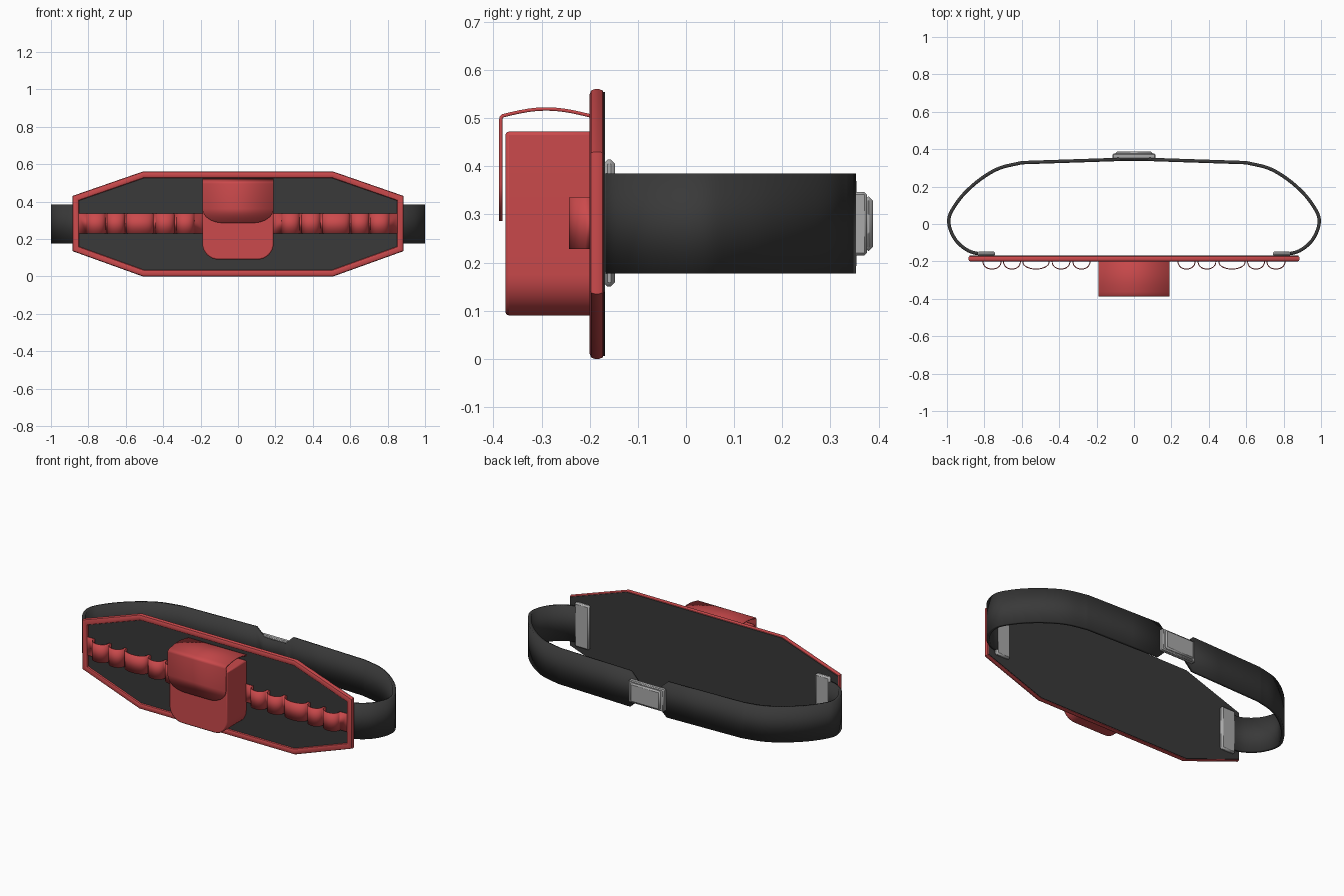
import bpy, bmesh, math
from mathutils import Vector
from mathutils.geometry import intersect_line_line_2d, interpolate_bezier

if "Cube" in bpy.data.objects:
    bpy.data.objects.remove(bpy.data.objects["Cube"])


def material(name, rgb):
    m = bpy.data.materials.new(name)
    m.diffuse_color = (*rgb, 1)
    m.use_nodes = True
    m.node_tree.nodes["Principled BSDF"].inputs["Base Color"].default_value = m.diffuse_color
    return m


RED = material("red fabric", (0.60, 0.068, 0.072))
DARK = material("dark webbing", (0.041, 0.041, 0.041))
GREY = material("grey plastic", (0.40, 0.40, 0.40))


def make(name, verts, faces, mat, angle=35, solid=0, bevel=0, segs=2):
    me = bpy.data.meshes.new(name)
    me.from_pydata([tuple(v) for v in verts], [], faces)
    bm = bmesh.new()
    bm.from_mesh(me)
    bmesh.ops.recalc_face_normals(bm, faces=bm.faces)
    bm.to_mesh(me)
    bm.free()
    me.materials.append(mat)
    ob = bpy.data.objects.new(name, me)
    bpy.context.collection.objects.link(ob)
    if solid:
        s = ob.modifiers.new("thickness", 'SOLIDIFY')
        s.thickness, s.offset, s.use_even_offset = solid, 0, True
    if bevel:
        b = ob.modifiers.new("bevel", 'BEVEL')
        b.width, b.segments, b.limit_method = bevel, segs, 'ANGLE'
        b.angle_limit = math.radians(40)
    bpy.ops.object.select_all(action='DESELECT')
    ob.select_set(True)
    bpy.context.view_layer.objects.active = ob
    bpy.ops.object.shade_smooth_by_angle(angle=math.radians(angle))
    return ob


def strip(name, rows, mat, thick):
    """Sheet through pairs of edge points, given thickness."""
    verts = [p for r in rows for p in r]
    faces = [(2*i, 2*i+1, 2*i+3, 2*i+2) for i in range(len(rows) - 1)]
    return make(name, verts, faces, mat, solid=thick)


def prism(name, outline, y0, y1, mat, **kw):
    """Extrude an x-z outline along y."""
    n = len(outline)
    verts = [(x, y, z) for y in (y0, y1) for x, z in outline]
    faces = [tuple(range(n)), tuple(range(n, 2*n))]
    faces += [(i, (i+1) % n, n + (i+1) % n, n + i) for i in range(n)]
    return make(name, verts, faces, mat, **kw)


def rect(x0, x1, z0, z1):
    return [(x0, z0), (x1, z0), (x1, z1), (x0, z1)]


def inset(poly, d):
    """Offset a counter-clockwise polygon inward."""
    n, lines, out = len(poly), [], []
    for i in range(n):
        a, b = Vector(poly[i]), Vector(poly[(i+1) % n])
        t = (b - a).normalized()
        nrm = Vector((-t.y, t.x)) * d
        lines.append((a + nrm - t, b + nrm + t))
    for i in range(n):
        out.append(tuple(intersect_line_line_2d(*lines[i-1], *lines[i])))
    return out


def spline(pts, steps=8):
    """Catmull-Rom curve through points."""
    p = [Vector((*q, 0)) for q in pts]
    p = [2*p[0] - p[1]] + p + [2*p[-1] - p[-2]]
    out = []
    for i in range(1, len(p) - 2):
        h1, h2 = (p[i+1] - p[i-1]) / 6, (p[i+2] - p[i]) / 6
        out += interpolate_bezier(p[i], p[i] + h1, p[i+1] - h2, p[i+1], steps + 1)[:-1]
    return out + [p[-2]]


# Front panel: dark octagonal board
octagon = [(-0.51, 0.0), (0.51, 0.0), (0.885, 0.135), (0.885, 0.43),
           (0.51, 0.56), (-0.51, 0.56), (-0.885, 0.43), (-0.885, 0.135)]
prism("panel", inset(octagon, 0.006), -0.190, -0.168, DARK)

# Red rounded piping around the panel
profile = [(0.010, -0.170), (0.003, -0.173), (0, -0.180), (0, -0.190), (0.003, -0.197),
           (0.010, -0.200), (0.026, -0.200), (0.032, -0.197), (0.035, -0.190), (0.035, -0.175)]
verts = []
for d, y in profile:
    verts += [(x, y, z) for x, z in inset(octagon, d)]
k = len(profile)
faces = [(j*8 + i, j*8 + (i+1) % 8, (j+1) % k*8 + (i+1) % 8, (j+1) % k*8 + i)
         for j in range(k) for i in range(8)]
make("panel_piping", verts, faces, RED)

# Pouch body with rounded lower corners
R = 0.085
half = [(0.19 - R + R*math.sin(a), 0.09 + R - R*math.cos(a))
        for a in [math.pi/2*i/8 for i in range(9)]] + [(0.19, 0.472)]
prism("pouch", half + [(-x, z) for x, z in reversed(half)], -0.375, -0.188, RED, bevel=0.007)

# Pouch flap: arched top, then hanging front with a rounded lower edge
side = [(-0.192, 0.503)]
side += [(-0.2 - 0.18*t, 0.505 + 0.014*math.sin(math.pi*t)) for t in [i/10 for i in range(11)]]
side += [(-0.3835, 0.502), (-0.385, 0.495)]
rows = [((-0.19, y, z), (0.19, y, z)) for y, z in side]
for i in range(11):
    a = math.pi/2 * i/10
    w, z = 0.08 + 0.11*math.cos(a), 0.362 - 0.076*math.sin(a)
    rows.append(((-w, -0.385, z), (w, -0.385, z)))
strip("pouch_flap", rows, RED, 0.007)

# Elastic loop bands on either side of the pouch
loops = [(0.235, 0.327), (0.342, 0.438), (0.453, 0.595), (0.607, 0.698), (0.710, 0.808)]
for s, name in ((1, "loops_right"), (-1, "loops_left")):
    path = [(0.185, -0.195)]
    for a, b in loops:
        c, r = (a + b)/2, (b - a)/2
        path += [(c - r*math.cos(t), -0.195 - 0.046*math.sin(t)**0.8)
                 for t in [math.pi*i/14 for i in range(14)]] + [(b, -0.195)]
    path.append((0.853, -0.195))
    strip(name, [((s*x, y, 0.228), (s*x, y, 0.335)) for x, y in path], RED, 0.005)

# Waist belt, narrowing where it passes through the buckle
bend = spline([(0.76, -0.160), (0.82, -0.160), (0.885, -0.143), (0.945, -0.096), (0.98, -0.035),
               (0.990, 0.022), (0.972, 0.075), (0.91, 0.160), (0.82, 0.240), (0.72, 0.298),
               (0.60, 0.328)])
right = [(p.x, p.y) for p in bend] + [(0.3, 0.338), (0.12, 0.344), (0.07, 0.346)]
path = right + [(-x, y) for x, y in reversed(right)]
rows = []
for x, y in path:
    h = 0.055 if abs(x) < 0.1 else 0.104
    rows.append(((x, y, 0.281 - h), (x, y, 0.281 + h)))
strip("waist_belt", rows, DARK, 0.018)

# Belt anchor clips behind the panel
for s, name in ((1, "clip_right"), (-1, "clip_left")):
    prism(name, rect(s*0.79 - 0.048, s*0.79 + 0.048, 0.150, 0.414), -0.172, -0.147, GREY,
          bevel=0.009, segs=1)

# Rear buckle: base plate and raised cover
prism("buckle_base", rect(-0.115, 0.115, 0.215, 0.346), 0.348, 0.376, GREY, bevel=0.005, segs=1)
prism("buckle_cover", rect(-0.098, 0.098, 0.224, 0.337), 0.370, 0.388, GREY, bevel=0.008, segs=1)
